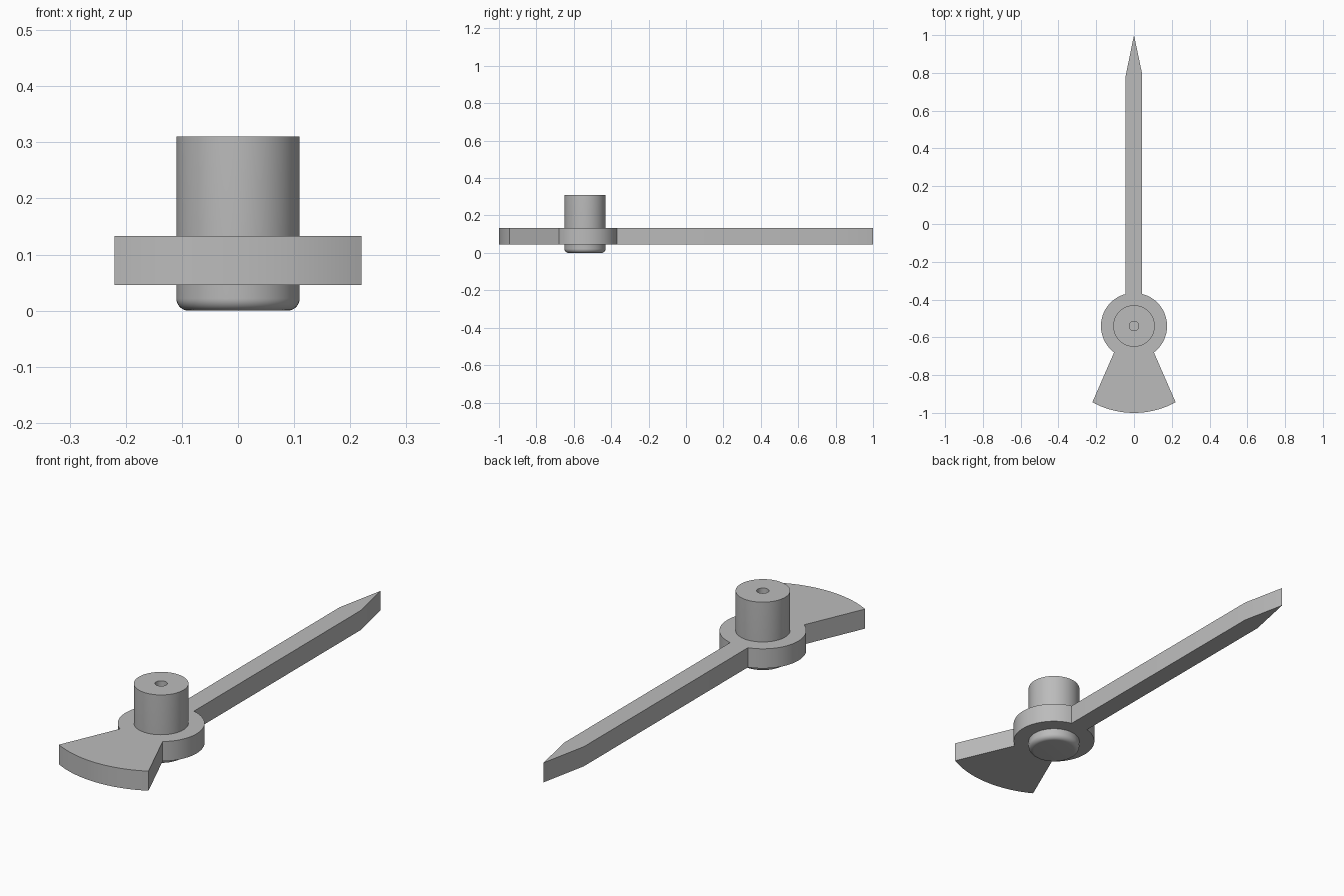
import bpy, bmesh, math
from mathutils import Vector

if "Cube" in bpy.data.objects:
    bpy.data.objects.remove(bpy.data.objects["Cube"], do_unlink=True)

grey = bpy.data.materials.new("plain_grey")
grey.use_nodes = True
colour = (0.5, 0.5, 0.5, 1)
grey.diffuse_color = colour
grey.node_tree.nodes["Principled BSDF"].inputs["Base Color"].default_value = colour

HUB_Y = -0.54
BOTTOM, TOP = 0.046, 0.133


def finish(name, bm):
    """Turn a bmesh into a smooth shaded object with crisp edges."""
    bmesh.ops.remove_doubles(bm, verts=bm.verts, dist=1e-5)
    bmesh.ops.recalc_face_normals(bm, faces=bm.faces)
    mesh = bpy.data.meshes.new(name)
    bm.to_mesh(mesh)
    bm.free()
    mesh.materials.append(grey)
    obj = bpy.data.objects.new(name, mesh)
    bpy.context.collection.objects.link(obj)
    bpy.ops.object.select_all(action="DESELECT")
    obj.select_set(True)
    bpy.context.view_layer.objects.active = obj
    bpy.ops.object.shade_smooth_by_angle(angle=math.radians(35))
    return obj


def arc(radius, start, end, steps):
    """Points on a circle around the pivot, angles in radians."""
    return [(radius * math.cos(a), HUB_Y + radius * math.sin(a))
            for a in (start + (end - start) * i / steps for i in range(steps + 1))]


# Flat pointer: needle, round hub and fan-shaped counterweight in one outline
HUB_R, TAIL_R = 0.175, 0.46
LEFT, RIGHT = 0.042, -0.045
neck = math.radians(-53)
fan = math.atan2(-0.403, 0.22)
outline = [(0, 1), (RIGHT, 0.78)]
outline += arc(HUB_R, math.acos(RIGHT / HUB_R), math.pi - neck, 32)
outline += arc(TAIL_R, math.pi - fan, math.tau + fan, 24)
outline += arc(HUB_R, neck, math.acos(LEFT / HUB_R), 32)
outline += [(LEFT, 0.8)]

bm = bmesh.new()
face = bm.faces.new([bm.verts.new((x, y, BOTTOM)) for x, y in outline])
raised = bmesh.ops.extrude_face_region(bm, geom=[face])["geom"]
bmesh.ops.translate(bm, vec=(0, 0, TOP - BOTTOM),
                    verts=[v for v in raised if isinstance(v, bmesh.types.BMVert)])
finish("pointer", bm)

# Pivot shaft: turned profile with a rounded foot and a blind bore on top
SHAFT_R, FILLET, BORE_R = 0.11, 0.022, 0.025
HEIGHT, BORE_FLOOR = 0.31, 0.13
profile = [(0, 0)]
for i in range(9):
    a = math.pi / 2 * i / 8
    profile.append((SHAFT_R - FILLET + FILLET * math.sin(a), FILLET - FILLET * math.cos(a)))
profile += [(SHAFT_R, HEIGHT), (BORE_R, HEIGHT), (BORE_R, BORE_FLOOR), (0, BORE_FLOOR)]

bm = bmesh.new()
verts = [bm.verts.new((r, HUB_Y, z)) for r, z in profile]
edges = [bm.edges.new(pair) for pair in zip(verts, verts[1:])]
bmesh.ops.spin(bm, geom=verts + edges, cent=Vector((0, HUB_Y, 0)), axis=(0, 0, 1),
               angle=math.tau, steps=64, use_duplicate=False)
finish("pivot_shaft", bm)
